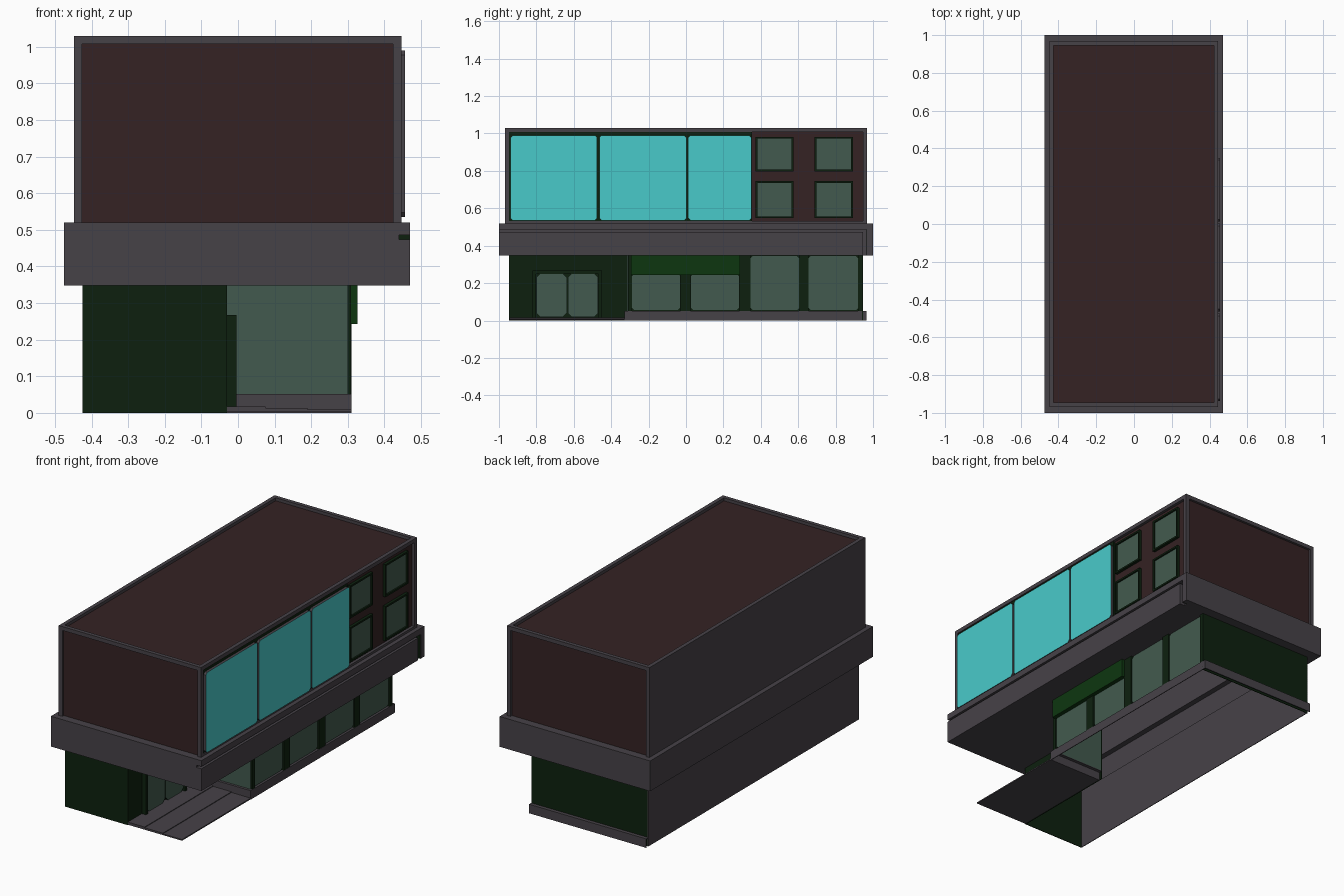
import bpy, bmesh

if "Cube" in bpy.data.objects:
    bpy.data.objects.remove(bpy.data.objects["Cube"])

def material(name, r, g, b):
    m = bpy.data.materials.new(name)
    m.diffuse_color = (r, g, b, 1)
    m.use_nodes = True
    m.node_tree.nodes["Principled BSDF"].inputs["Base Color"].default_value = m.diffuse_color
    return m

GRAY = material("warm_gray", 0.062, 0.054, 0.064)
MAROON = material("dark_maroon", 0.035, 0.016, 0.017)
GREEN = material("dark_green", 0.004, 0.0145, 0.0045)
AWNING = material("awning_green", 0.004, 0.037, 0.005)
GLASS = material("muted_glass", 0.055, 0.102, 0.077)
CYAN = material("cyan_panel", 0.066, 0.59, 0.59)

def finish(name, bm, mats):
    bmesh.ops.recalc_face_normals(bm, faces=bm.faces)
    me = bpy.data.meshes.new(name)
    bm.to_mesh(me)
    bm.free()
    for m in mats:
        me.materials.append(m)
    ob = bpy.data.objects.new(name, me)
    bpy.context.collection.objects.link(ob)
    return ob

def box(name, x, y, z, mat):
    """Axis-aligned box from (min, max) pairs."""
    bm = bmesh.new()
    bmesh.ops.create_cube(bm, size=1)
    for v in bm.verts:
        v.co = [r[0] if c < 0 else r[1] for c, r in zip(v.co, (x, y, z))]
    return finish(name, bm, [mat])

def pane(name, x, y, z, mat, side=None, cut=0.012):
    """Plate facing +x with clipped corners; rim may have its own colour."""
    (a, b), (c, d) = y, z
    pts = [(a + cut, c), (b - cut, c), (b, c + cut), (b, d - cut),
           (b - cut, d), (a + cut, d), (a, d - cut), (a, c + cut)]
    bm = bmesh.new()
    base = bm.faces.new([bm.verts.new((x[0], p, q)) for p, q in pts])
    ext = bmesh.ops.extrude_face_region(bm, geom=[base])
    for v in ext["geom"]:
        if isinstance(v, bmesh.types.BMVert):
            v.co.x = x[1]
    bm.normal_update()
    for f in bm.faces:
        f.material_index = 0 if abs(f.normal.x) > 0.5 else 1
    return finish(name, bm, [mat, side or mat])

T = 0.004                      # sheet thickness of the hollow shell

# --- Ground floor walls (hollow, open below) ---
box("left_wall", (-0.425, -0.425 + T), (-0.945, 0.945), (0, 0.35), GRAY)
box("front_wall", (-0.425, -0.03), (-0.946, -0.946 + T), (0, 0.35), GREEN)
box("entry_wall", (-0.03 - T, -0.03), (-0.945, -0.31), (0, 0.35), GREEN)
box("back_wall", (-0.425, 0.31), (0.945 - T, 0.945), (0.0, 0.35), GREEN)
box("right_wall", (0.286, 0.295), (-0.31, 0.945), (0.05, 0.35), GREEN)
box("entry_glass", (-0.03, 0.30), (-0.316, -0.31), (0.05, 0.35), GLASS)

# --- Base plinth: outer skirts and thin top ledges ---
box("plinth_right", (0.306, 0.31), (-0.33, 0.965), (0, 0.05), GRAY)
box("plinth_back", (-0.425, 0.31), (0.961, 0.965), (0, 0.05), GRAY)
box("plinth_front", (-0.03, 0.31), (-0.33, -0.326), (0, 0.05), GRAY)
box("plinth_ledge_right", (0.285, 0.31), (-0.33, 0.965), (0.047, 0.051), GRAY)
box("plinth_ledge_back", (-0.425, 0.31), (0.94, 0.965), (0.047, 0.051), GRAY)
box("plinth_ledge_front", (-0.03, 0.31), (-0.33, -0.308), (0.047, 0.051), GRAY)

# --- Entry ramp, three planks stepping down to the right ---
for i, (a, b, h) in enumerate([(-0.03, 0.075, 0.017), (0.075, 0.19, 0.013),
                               (0.19, 0.31, 0.009)]):
    box(f"ramp_plank_{i}", (a, b), (-0.945, -0.33), (0.002, h), GRAY)

# --- Double door on the entry wall ---
box("door_frame_top", (-0.03, -0.004), (-0.82, -0.45), (0.25, 0.268), GREEN)
for i, (a, b) in enumerate([(-0.82, -0.803), (-0.468, -0.45)]):
    box(f"door_frame_side_{i}", (-0.03, -0.004), (a, b), (0.015, 0.268), GREEN)
for i, (a, b) in enumerate([(-0.80, -0.637), (-0.631, -0.47)]):
    pane(f"door_leaf_{i}", (-0.03, -0.012), (a, b), (0.02, 0.25), GLASS, GREEN, 0.02)

# --- Right shop front: pillars, windows, awning ---
for i, (a, b) in enumerate([(-0.31, -0.29), (-0.03, 0.025), (0.285, 0.345),
                            (0.605, 0.655), (0.92, 0.945)]):
    box(f"pillar_{i}", (0.29, 0.309), (a, b), (0.05, 0.35), GREEN)
for i, (a, b, top) in enumerate([(-0.288, -0.032, 0.25), (0.028, 0.283, 0.25),
                                 (0.345, 0.605, 0.345), (0.655, 0.92, 0.345)]):
    pane(f"shop_window_{i}", (0.29, 0.302), (a, b), (0.055, top), GLASS, GREEN)
box("awning", (0.295, 0.326), (-0.295, 0.288), (0.243, 0.35), AWNING)

# --- Wide band between floors ---
B0, B1 = 0.348, 0.52
box("band_left", (-0.475, -0.475 + T), (-1, 1), (B0, B1), GRAY)
box("band_front", (-0.475, 0.44), (-1, -1 + T), (B0, B1), GRAY)
box("band_back", (-0.475, 0.44), (1 - T, 1), (B0, B1), GRAY)
box("band_right_core", (0.436, 0.44), (-1, 1), (B0, B1), GRAY)
# fascia strips leaving a narrow groove
box("fascia_upper", (0.44, 0.47), (-1, 1), (0.486, B1), GRAY)
box("fascia_lower", (0.44, 0.47), (-1, 0.945), (B0, 0.474), GRAY)
box("fascia_end", (0.44, 0.47), (0.968, 1), (B0, 0.486), GRAY)
box("groove_end", (0.44, 0.469), (0.964, 0.968), (B0, 0.486), GREEN)
# undersides and top ledges around the hollow middle
for n, x, y in [("left", (-0.475, -0.425), (-1, 1)),
                ("front", (-0.425, 0.44), (-1, -0.945)),
                ("back", (-0.425, 0.44), (0.945, 1)),
                ("right", (0.295, 0.44), (-0.945, 0.945)),
                ("entry", (-0.03, 0.295), (-0.945, -0.31))]:
    box(f"soffit_{n}", x, y, (B0, B0 + T), GRAY)
for n, x, y in [("left", (-0.475, -0.44), (-1, 1)), ("right", (0.42, 0.47), (-1, 1)),
                ("front", (-0.44, 0.42), (-1, -0.94)), ("back", (-0.44, 0.42), (0.94, 1))]:
    box(f"ledge_{n}", x, y, (B1 - T, B1), GRAY)

# --- Upper storey frame ---
X0, X1, Y0, Y1, TOP, F = -0.448, 0.446, -0.968, 0.968, 1.03, 0.022
for i, x in enumerate([(X0, X0 + F), (X1 - F, X1)]):
    for j, y in enumerate([(Y0, Y0 + F), (Y1 - F, Y1)]):
        box(f"corner_post_{i}{j}", x, y, (B1, TOP), GRAY)
    box(f"long_top_rail_{i}", x, (Y0, Y1), (TOP - F, TOP), GRAY)
for j, y in enumerate([(Y0, Y0 + F), (Y1 - F, Y1)]):
    box(f"short_top_rail_{j}", (X0, X1), y, (TOP - F, TOP), GRAY)
box("right_sill", (X1 - F, X1), (Y0, Y1), (B1, 0.533), GRAY)

# --- Upper storey panels ---
box("upper_left_wall", (X0, X0 + T), (Y0, Y1), (B1, TOP - 0.005), GRAY)
box("upper_front_panel", (X0 + F, X1 - F), (-0.955, -0.951), (B1, TOP - F), MAROON)
box("upper_back_panel", (X0 + F, X1 - F), (0.951, 0.955), (B1, TOP - F), MAROON)
box("roof_panel", (X0 + 0.01, X1 - 0.01), (-0.95, 0.95), (1.009, 1.013), MAROON)
box("upper_right_panel", (0.424, 0.43), (0.35, 0.95), (0.53, 1.01), MAROON)
box("cyan_backing", (0.424, 0.441), (-0.947, 0.352), (0.53, 1.01), GREEN)
for i, (a, b) in enumerate([(-0.938, -0.475), (-0.463, 0.002), (0.012, 0.35)]):
    pane(f"cyan_panel_{i}", (0.44, 0.456), (a, b), (0.535, 0.99), CYAN, GRAY)

# --- Four small upper windows with projecting frames ---
for i, y in enumerate([(0.382, 0.565), (0.697, 0.882)]):
    for j, z in enumerate([(0.557, 0.735), (0.807, 0.972)]):
        g = 0.01
        for k, yy in enumerate([(y[0] - g, y[0]), (y[1], y[1] + g)]):
            box(f"window_jamb_{i}{j}{k}", (0.428, 0.446), yy, (z[0] - g, z[1] + g), GREEN)
        for k, zz in enumerate([(z[0] - g, z[0]), (z[1], z[1] + g)]):
            box(f"window_rail_{i}{j}{k}", (0.428, 0.446), y, zz, GREEN)
        box(f"small_window_{i}{j}", (0.428, 0.437), y, z, GLASS)
